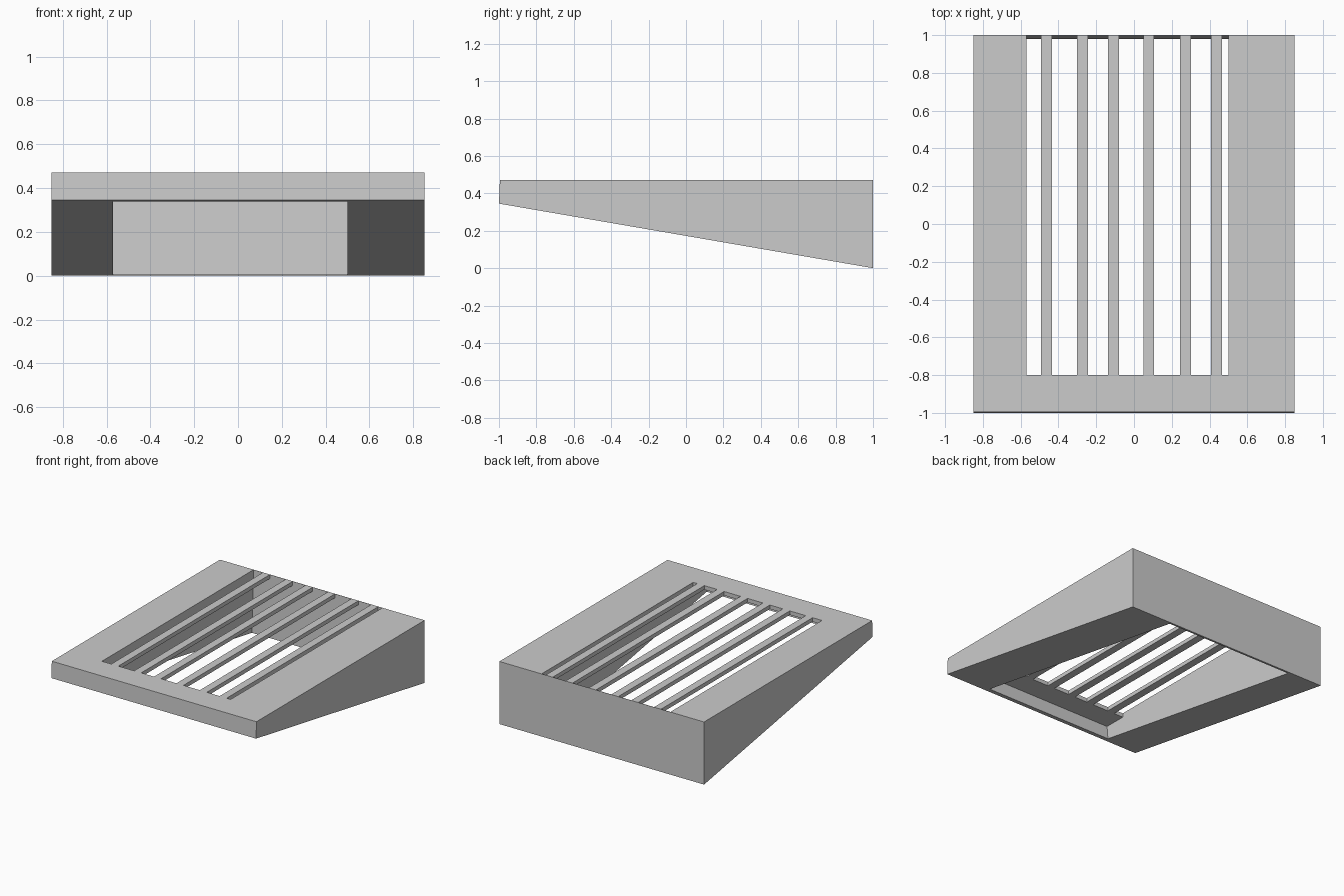
import bpy

cube = bpy.data.objects.get("Cube")
if cube:
    bpy.data.objects.remove(cube, do_unlink=True)

grey = bpy.data.materials.new("plain grey")
grey.use_nodes = True
colour = (0.6, 0.6, 0.6, 1)
grey.diffuse_color = colour
grey.node_tree.nodes["Principled BSDF"].inputs["Base Color"].default_value = colour

TOP, LIP = 0.47, 0.345          # top height, underside height at the front
LEFT, RIGHT, HALF = 0.50, -0.57, 0.85
SHEET = 0.03                    # thickness of slats and front ledge


def underside(y):
    return LIP * (1 - y) / 2


def extrude(name, profile, x0, x1):
    """Prism along x from a (y, z) profile listed anticlockwise seen from +x."""
    n = len(profile)
    verts = [(x, y, z) for x in (x0, x1) for y, z in profile]
    faces = [tuple(reversed(range(n))), tuple(range(n, 2 * n))]
    faces += [(i, (i + 1) % n, n + (i + 1) % n, n + i) for i in range(n)]
    mesh = bpy.data.meshes.new(name)
    mesh.from_pydata(verts, [], faces)
    mesh.materials.append(grey)
    obj = bpy.data.objects.new(name, mesh)
    bpy.context.collection.objects.link(obj)
    return obj


# Solid tapered side blocks
wedge = [(-1, LIP), (1, 0), (1, TOP), (-0.995, TOP)]
extrude("right_side_block", wedge, -HALF, RIGHT)
extrude("left_side_block", wedge, LEFT, HALF)

# Front lip with a thin ledge running back to the slats
extrude("front_ledge", [(-1, LIP), (-0.96, underside(-0.96)),
                        (-0.97, TOP - SHEET), (-0.8, TOP - SHEET),
                        (-0.8, TOP), (-0.995, TOP)], RIGHT, LEFT)

# Back panel, thinning towards its top edge
extrude("back_panel", [(0.98, underside(0.98)), (1, 0), (1, TOP), (0.998, TOP)],
        RIGHT, LEFT)

# Slats across the opening
slat = [(-0.8, TOP - SHEET), (0.999, TOP - SHEET), (0.999, TOP), (-0.8, TOP)]
for i, x in enumerate((-0.463, -0.273, -0.108, 0.078, 0.272, 0.437)):
    extrude(f"slat_{i + 1}", slat, x - 0.029, x + 0.029)
